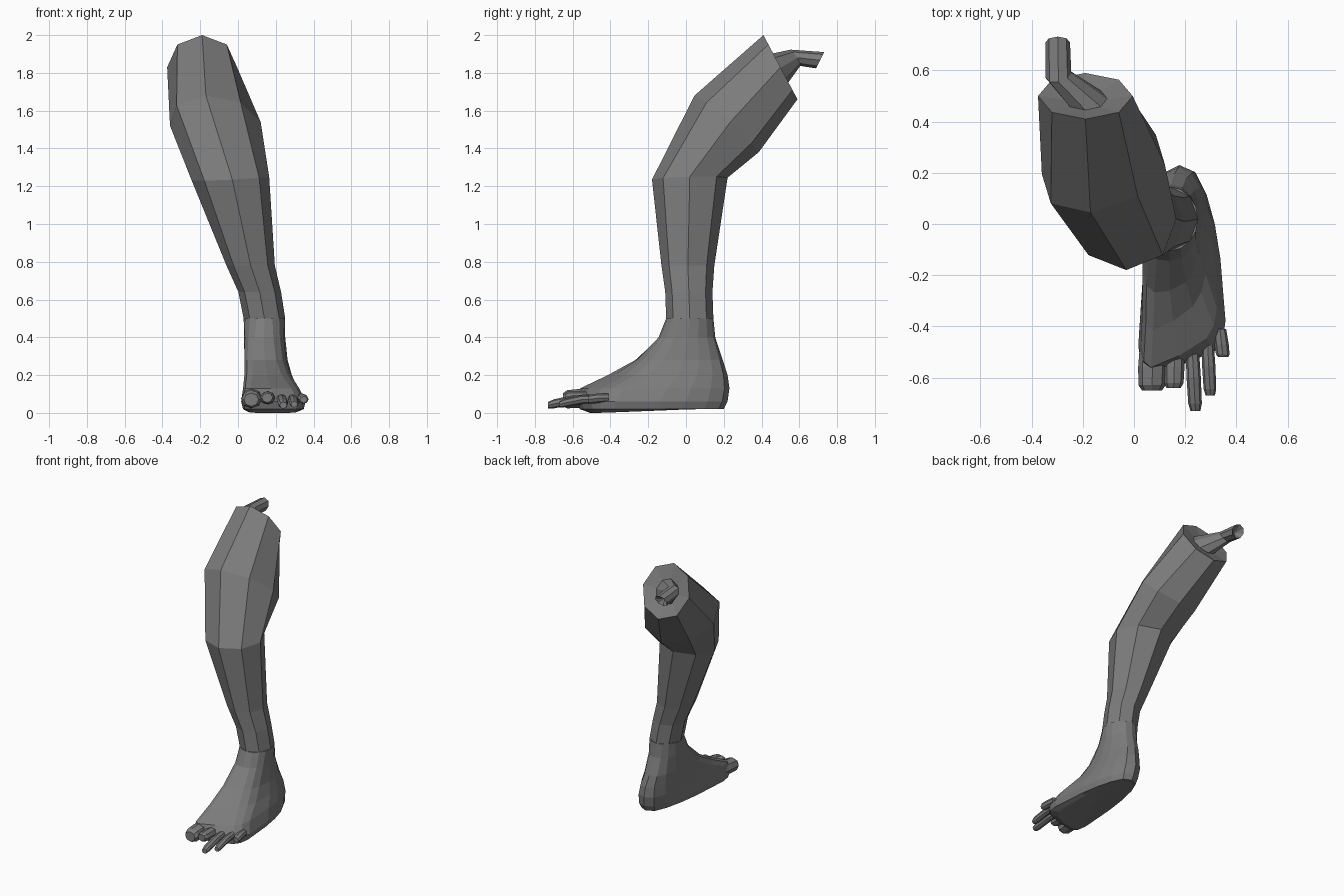
import bpy, bmesh
from math import sin, cos, pi, copysign
from mathutils import Vector as V

if "Cube" in bpy.data.objects:
    bpy.data.objects.remove(bpy.data.objects["Cube"])

dark = bpy.data.materials.new("dark_grey")
dark.diffuse_color = (.2, .2, .2, 1)
dark.use_nodes = True
dark.node_tree.nodes["Principled BSDF"].inputs["Base Color"].default_value = dark.diffuse_color


def lerp(a, b, t):
    return a + (b - a) * t


def loft(name, rings, start=None, end=None):
    """Skin a list of point rings; start / end are optional cap centre points."""
    bm = bmesh.new()
    vs = [[bm.verts.new(p) for p in r] for r in rings]
    n = len(vs[0])
    for a, b in zip(vs, vs[1:]):
        for i in range(n):
            j = (i + 1) % n
            bm.faces.new((a[i], a[j], b[j], b[i]))
    for ring, tip in ((vs[0], start), (vs[-1], end)):
        if tip is not None:
            t = bm.verts.new(tip)
            for i in range(n):
                bm.faces.new((ring[i], ring[(i + 1) % n], t))
    bmesh.ops.recalc_face_normals(bm, faces=bm.faces)
    me = bpy.data.meshes.new(name)
    bm.to_mesh(me)
    bm.free()
    me.materials.append(dark)
    ob = bpy.data.objects.new(name, me)
    bpy.context.collection.objects.link(ob)
    return ob


def ring(c, u, v, n=8):
    c, u, v = V(c), V(u), V(v)
    return [c + u * cos(2 * pi * i / n) + v * sin(2 * pi * i / n) for i in range(n)]


# Leg: octagonal rings (centre, half width vector, half depth vector to the front)
leg_rings = [
    ((-.19, .50, 1.83), (.185, 0, 0), (0, -.09, .17)),
    ((-.12, .215, 1.53), (.24, .02, .01), (-.05, -.17, .15)),
    ((-.04, .02, 1.24), (.205, 0, .01), (.01, -.20, -.005)),
    ((.067, .01, .78), (.128, 0, 0), (0, -.14, 0)),
    ((.115, .015, .64), (.113, 0, 0), (0, -.125, 0)),
    ((.14, .02, .50), (.11, 0, 0), (0, -.125, 0)),
]
loft("leg", [ring(*r) for r in leg_rings], start=(-.2, .475, 1.815))

# Bone: thin shaft sticking out of the cut, bent backward, hollow end
bone_rings = [
    ((-.19, .49, 1.82), (.085, 0, 0), (0, -.045, .08)),
    ((-.295, .58, 1.88), (.05, .01, 0), (0, -.025, .043)),
    ((-.298, .71, 1.867), (.048, 0, 0), (0, .022, .043)),
]
loft("bone", [ring(*r) for r in bone_rings], end=(-.298, .67, 1.867))

# Foot: stacked outlines
# (z, front y inner, front y outer, back y, heel x min/max, front x min/max, squareness)
layers = [
    (.50, -.105, -.105, .145, .03, .25, .03, .25, 1),
    (.40, -.15, -.14, .155, .04, .25, .025, .25, .85),
    (.28, -.30, -.22, .195, .05, .265, .02, .26, .7),
    (.20, -.46, -.30, .22, .06, .285, .02, .285, .55),
    (.13, -.60, -.43, .23, .06, .295, .015, .335, .4),
    (.06, -.61, -.49, .22, .07, .30, .00, .375, .4),
    (.02, -.59, -.49, .20, .08, .29, .01, .365, .4),
    (.00, -.54, -.45, .17, .10, .26, .04, .33, .5),
]


def outline(z, yl, yr, yb, hl, hr, fl, fr, q, n=16):
    """Round at the heel, squarer at the front by exponent q."""
    pts, arch = [], .025 if z == 0 else 0
    for i in range(n):
        c, s = cos(2 * pi * i / n), sin(2 * pi * i / n)
        front = s < -.01
        w = (copysign(abs(c) ** (q if front else .5 + q / 2), c) + 1) / 2
        t = (1 + abs(s) ** q) / 2 if front else (1 - s) / 2
        pts.append((lerp(lerp(hl, fl, t), lerp(hr, fr, t), w),
                    lerp(yb, lerp(yl, yr, w), t), z + arch * (1 - t)))
    return pts


loft("foot", [outline(*l) for l in layers], start=(.14, .02, .5), end=(.18, -.2, .025))

# Toes: base x, tip x, base y, tip y, radius, tip z
toes = [
    (.075, .07, -.45, -.65, .056, .07),
    (.16, .155, -.46, -.64, .04, .08),
    (.225, .24, -.44, -.73, .028, .04),
    (.285, .298, -.42, -.67, .026, .045),
    (.335, .348, -.41, -.52, .028, .07),
]
for i, (xb, xt, yb, yt, r, zt) in enumerate(toes):
    rings = []
    for t, s in ((0, .9), (.55, 1), (.9, .95), (1, .7)):
        z = lerp(.08, zt, t * t)
        rings.append(ring((lerp(xb, xt, t), lerp(yb, yt, t), z),
                          (r * s, 0, 0), (0, 0, r * s * .9)))
    loft(f"toe_{i + 1}", rings, start=(xb, yb, .08), end=(xt, yt, zt))
